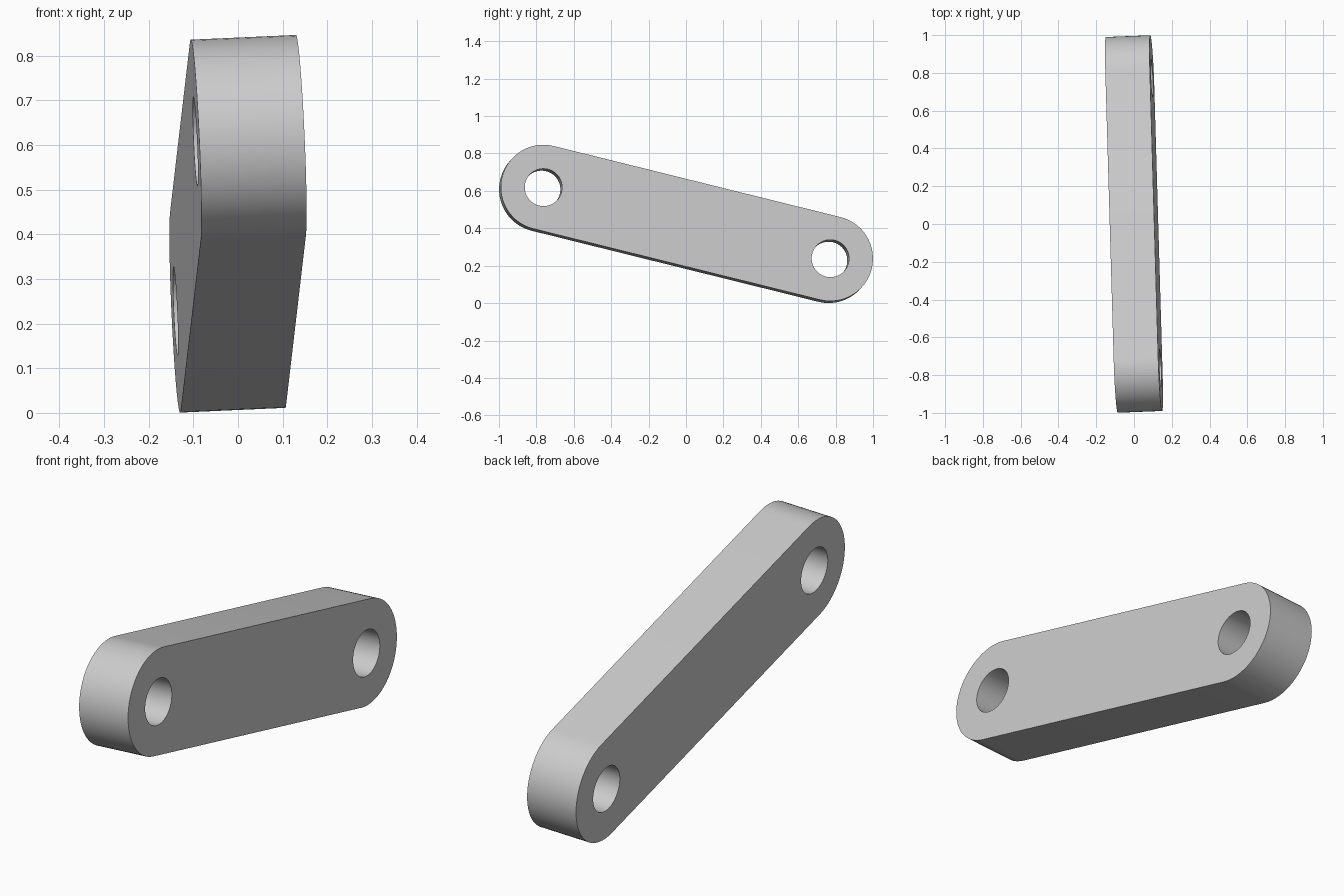
import bpy, bmesh, math
from mathutils import Matrix, Vector

cube = bpy.data.objects.get("Cube")
if cube:
    bpy.data.objects.remove(cube)

THICK, OUTER, HOLE = 0.236, 0.228, 0.1
SEGMENTS = 64

# Tilted frame: the pin axis, the bar's length and its width
axis = Vector((1, 0.04, 0.045)).normalized()
reach = Vector((-0.0222, 0.767, -0.19))
half = reach.length
along = reach.normalized()
across = axis.cross(along)
frame = Matrix((along, across, axis)).transposed().to_4x4()
frame.translation = (0, 0, 0.4235)


def arc(cx, radius, start, sweep, count):
    return [Vector((cx + radius * math.cos(start + sweep * i / count),
                    radius * math.sin(start + sweep * i / count), -THICK / 2))
            for i in range(count + 1)]


def add_loop(bm, points):
    verts = [bm.verts.new(p) for p in points]
    return [bm.edges.new((verts[i - 1], v)) for i, v in enumerate(verts)]


# Rounded bar outline with a pin hole at each end
bm = bmesh.new()
quarter = math.pi / 2
edges = add_loop(bm, arc(half, OUTER, -quarter, math.pi, SEGMENTS // 2)
                 + arc(-half, OUTER, quarter, math.pi, SEGMENTS // 2))
for side in (-1, 1):
    edges += add_loop(bm, arc(side * half, HOLE, 0, math.tau, SEGMENTS)[:-1])
bmesh.ops.triangle_fill(bm, edges=edges, use_beauty=True, normal=(0, 0, 1))

# Thicken along the pin axis
extruded = bmesh.ops.extrude_face_region(bm, geom=bm.faces[:], use_keep_orig=True)
top = [g for g in extruded["geom"] if isinstance(g, bmesh.types.BMVert)]
bmesh.ops.translate(bm, verts=top, vec=(0, 0, THICK))
bm.transform(frame)
bmesh.ops.recalc_face_normals(bm, faces=bm.faces[:])

mesh = bpy.data.meshes.new("link_bar")
bm.to_mesh(mesh)
bm.free()
bar = bpy.data.objects.new("link_bar", mesh)
bpy.context.collection.objects.link(bar)

# Plain grey finish
grey = bpy.data.materials.new("light_grey")
grey.use_nodes = True
colour = (0.6, 0.6, 0.6, 1)
grey.diffuse_color = colour
grey.node_tree.nodes["Principled BSDF"].inputs["Base Color"].default_value = colour
mesh.materials.append(grey)

bpy.ops.object.select_all(action="DESELECT")
bar.select_set(True)
bpy.context.view_layer.objects.active = bar
bpy.ops.object.shade_smooth_by_angle(angle=math.radians(30))
